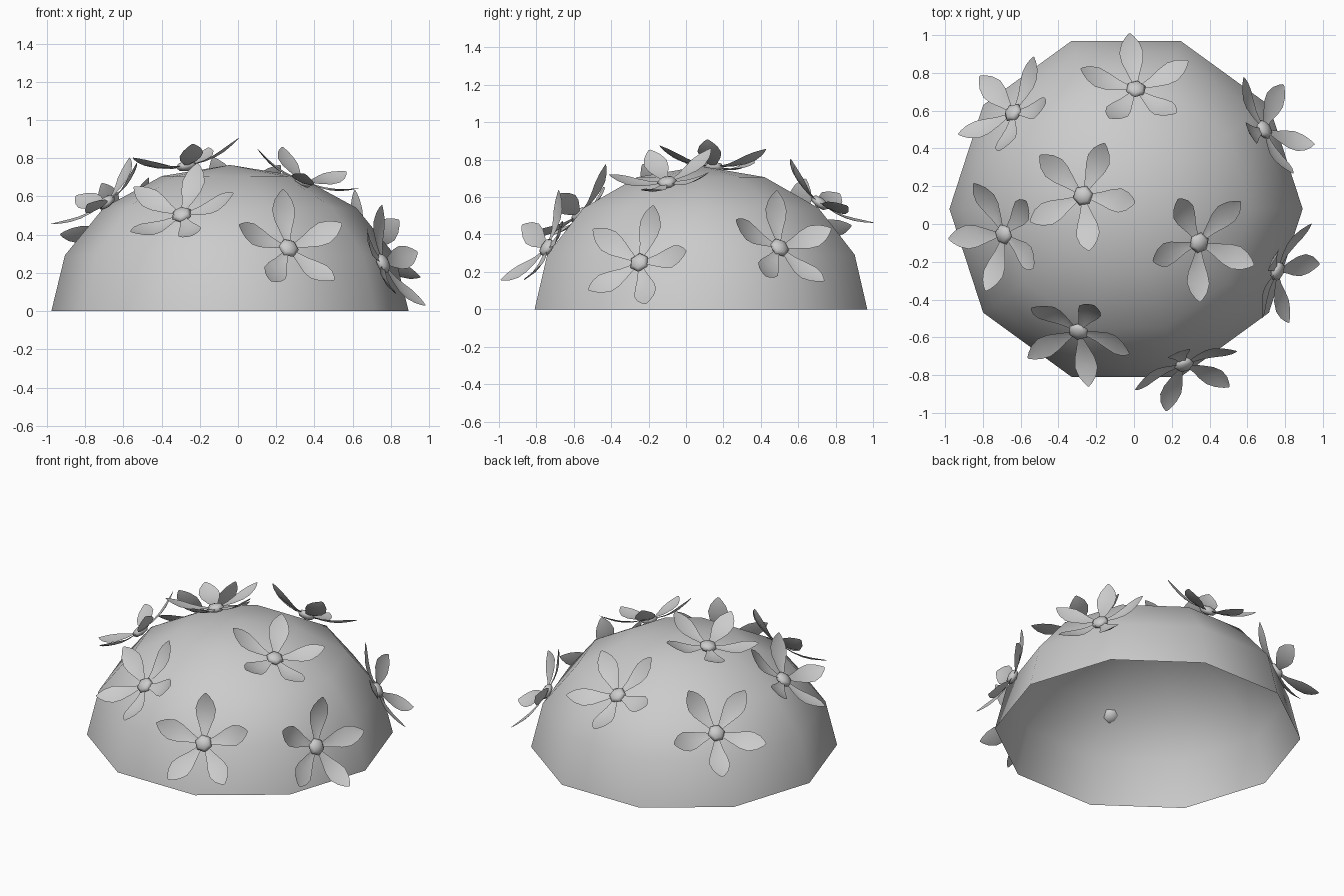
import bpy, bmesh, math
from mathutils import Vector, Matrix

if "Cube" in bpy.data.objects:
    bpy.data.objects.remove(bpy.data.objects["Cube"])

grey = bpy.data.materials.new("plain_grey")
grey.use_nodes = True
grey.diffuse_color = (0.6, 0.6, 0.6, 1)
grey.node_tree.nodes["Principled BSDF"].inputs["Base Color"].default_value = (0.6, 0.6, 0.6, 1)

CENTRE = Vector((-0.042, 0.08, 0))
RADIUS, HEIGHT = 0.935, 0.765


def finish(bm, name):
    mesh = bpy.data.meshes.new(name)
    for f in bm.faces:
        f.smooth = True
    bm.to_mesh(mesh)
    bm.free()
    mesh.materials.append(grey)
    return mesh


def place(mesh, name, matrix=Matrix()):
    obj = bpy.data.objects.new(name, mesh)
    bpy.context.collection.objects.link(obj)
    obj.matrix_world = matrix


# Open half dome: ten sides, four bands, no floor, corners on the x axis
bm = bmesh.new()
bmesh.ops.create_uvsphere(bm, u_segments=10, v_segments=8, radius=1)
bmesh.ops.delete(bm, geom=[v for v in bm.verts if v.co.z < -0.01], context='VERTS')
bmesh.ops.transform(bm, verts=bm.verts, matrix=Matrix.Translation(CENTRE)
                    @ Matrix.Diagonal((RADIUS, RADIUS, HEIGHT, 1))
                    @ Matrix.Rotation(math.radians(18), 4, 'Z'))
place(finish(bm, "dome"), "dome")

# Flower: five upswept petals, each a narrow grid (distance, half width, lift)
PETAL = [(0.03, 0.012, 0.0), (0.10, 0.034, 0.003), (0.16, 0.056, 0.014),
         (0.21, 0.064, 0.032), (0.255, 0.048, 0.056), (0.285, 0.024, 0.075),
         (0.302, 0.004, 0.088)]
bm = bmesh.new()
for i in range(5):
    turn = Matrix.Rotation(math.radians(72 * i), 4, 'Z')
    rows = [[bm.verts.new(turn @ Vector((d, s * w, h + abs(s) * w * 0.15)))
             for s in (-1, 0, 1)] for d, w, h in PETAL]
    for a, b in zip(rows, rows[1:]):
        for k in range(2):
            bm.faces.new((a[k], b[k], b[k + 1], a[k + 1]))
petals = finish(bm, "petals")

# Flower centre: small flattened six-sided button
bm = bmesh.new()
bmesh.ops.create_uvsphere(bm, u_segments=6, v_segments=4, radius=0.056)
bmesh.ops.scale(bm, verts=bm.verts, vec=(1, 1, 0.5))
button = finish(bm, "flower_centre")

# Flowers: position on the dome and spin about the surface normal
FLOWERS = [
    (-0.64, 0.59, 0.44, -24), (0.01, 0.715, 0.57, -7), (0.69, 0.50, 0.33, 13),
    (-0.27, 0.15, 0.76, 27), (-0.69, -0.055, 0.57, -25), (0.345, -0.10, 0.68, -15),
    (-0.295, -0.57, 0.505, 13), (0.265, -0.745, 0.33, 19), (0.76, -0.25, 0.25, 5),
]
for i, (x, y, z, spin) in enumerate(FLOWERS, 1):
    pos = Vector((x, y, z))
    rel = pos - CENTRE
    n = Vector((rel.x / RADIUS**2, rel.y / RADIUS**2, rel.z / HEIGHT**2)).normalized()
    u = Vector((0, 0, 1)).cross(n).normalized()
    frame = Matrix((u, n.cross(u), n)).transposed().to_4x4()
    m = Matrix.Translation(pos) @ frame @ Matrix.Rotation(math.radians(spin), 4, 'Z')
    place(petals, f"petals_{i}", m)
    place(button, f"flower_centre_{i}", m)
